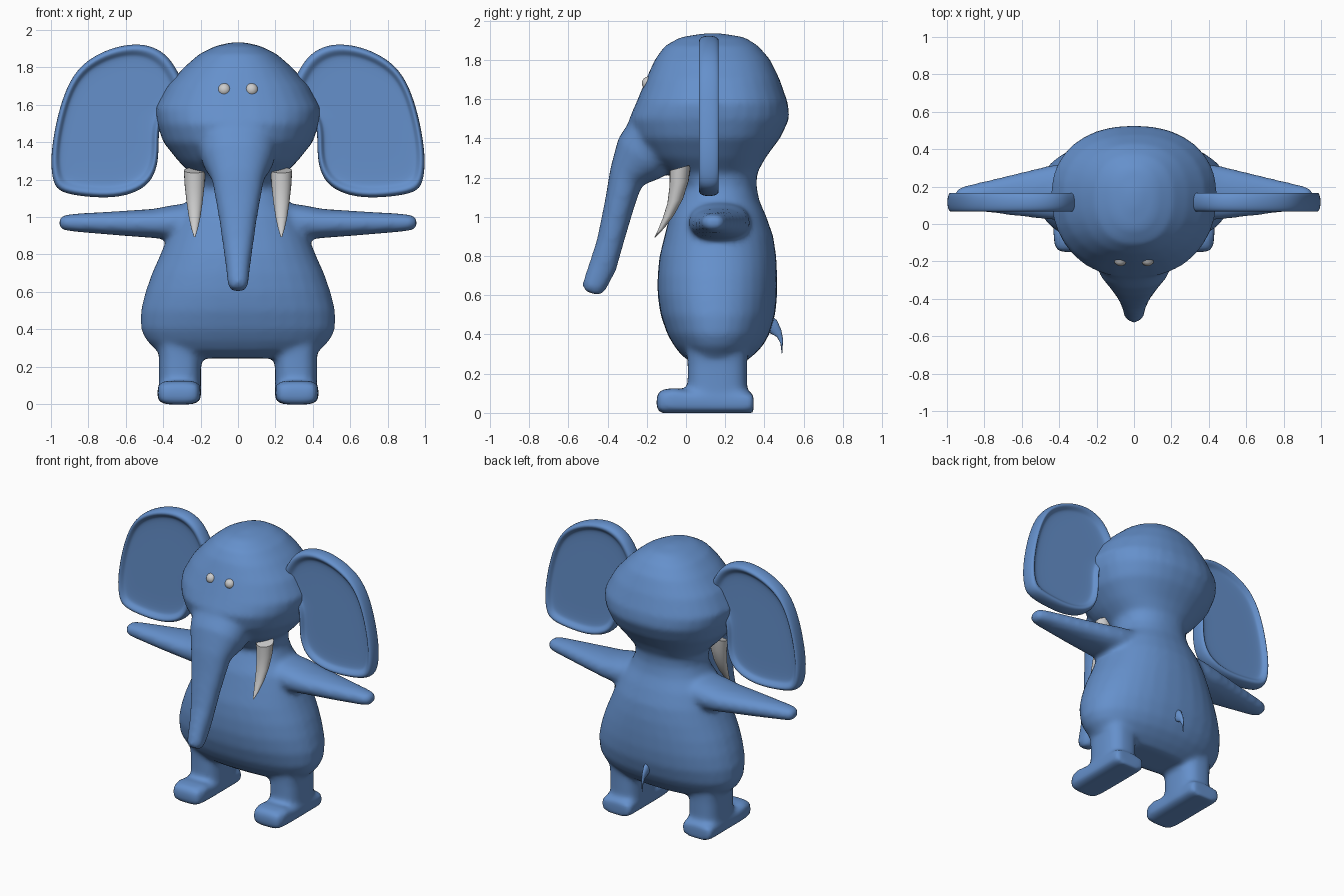
import bpy, bmesh, math
from mathutils import Vector as V

if "Cube" in bpy.data.objects:
    bpy.data.objects.remove(bpy.data.objects["Cube"])

blue = bpy.data.materials.new("blue")
blue.diffuse_color = (0.13, 0.28, 0.6, 1)
blue.use_nodes = True
blue.node_tree.nodes["Principled BSDF"].inputs["Base Color"].default_value = blue.diffuse_color


def ring(c, u, v, n=2.0, v2=None, seg=32):
    """Superellipse loop; v2 replaces v on the negative side."""
    c, u, v = V(c), V(u), V(v)
    v2 = V(v2) if v2 is not None else v
    pts = []
    for i in range(seg):
        a = 2 * math.pi * i / seg
        ca, sa = math.cos(a), math.sin(a)
        p = math.copysign(abs(ca) ** (2 / n), ca)
        q = math.copysign(abs(sa) ** (2 / n), sa)
        pts.append(c + u * p + (v if q > 0 else v2) * q)
    return pts


def skin(bm, rings, s=1):
    """Closed loft through loops; s=-1 mirrors across x."""
    loops = [[bm.verts.new((p.x * s, p.y, p.z)) for p in r] for r in rings]
    for a, b in zip(loops, loops[1:]):
        for i in range(len(a)):
            j = (i + 1) % len(a)
            bm.faces.new((a[i], a[j], b[j], b[i]))
    bm.faces.new(loops[0])
    bm.faces.new(loops[-1])


def finish(bm, name, mat=None, smooth_angle=60):
    bmesh.ops.recalc_face_normals(bm, faces=bm.faces)
    me = bpy.data.meshes.new(name)
    bm.to_mesh(me)
    bm.free()
    ob = bpy.data.objects.new(name, me)
    bpy.context.collection.objects.link(ob)
    if mat:
        me.materials.append(mat)
    bpy.ops.object.select_all(action='DESELECT')
    ob.select_set(True)
    bpy.context.view_layer.objects.active = ob
    bpy.ops.object.shade_smooth_by_angle(angle=math.radians(smooth_angle))
    return ob


body = bmesh.new()

# Torso, neck and head: height, half width, front y, back y
levels = [(.245, .34, .05, .28), (.29, .44, -.02, .34), (.34, .49, -.06, .39),
          (.40, .52, -.095, .425), (.5, .52, -.13, .455), (.6, .495, -.145, .465),
          (.7, .46, -.145, .465), (.8, .415, -.135, .46), (.9, .375, -.11, .445),
          (1.0, .33, -.085, .41), (1.08, .27, -.05, .375), (1.15, .24, -.02, .36),
          (1.22, .24, -.09, .362), (1.3, .32, -.2, .405), (1.4, .40, -.27, .48),
          (1.5, .435, -.29, .528), (1.58, .445, -.255, .52), (1.7, .38, -.205, .478),
          (1.8, .29, -.16, .43), (1.87, .21, -.11, .37), (1.915, .12, -.03, .3),
          (1.935, .03, .09, .18)]
skin(body, [ring((0, .15, z), (w, 0, 0), (0, b - .15, 0), 2.25, (0, .15 - f, 0))
            for z, w, f, b in levels])

# Trunk: front edge y z, rear edge y z, half width
trunk = [(-.2, 1.62, .0, 1.35, .24), (-.345, 1.4, -.12, 1.2, .19),
         (-.385, 1.25, -.225, 1.16, .14), (-.41, 1.1, -.26, 1.06, .118),
         (-.43, 1.0, -.29, .96, .1), (-.455, .88, -.325, .84, .083),
         (-.488, .78, -.355, .73, .068), (-.53, .655, -.405, .632, .055),
         (-.52, .62, -.435, .597, .043)]
skin(body, [ring((0, (a + c) / 2, (b + d) / 2), (w, 0, 0), (0, (c - a) / 2, (d - b) / 2), 2.3)
            for a, b, c, d, w in trunk])

# Arms, legs and feet
arm = [(.2, .17, .975, .16, .11), (.36, .17, .97, .155, .092), (.45, .168, .966, .145, .078),
       (.65, .155, .967, .11, .064), (.88, .142, .97, .068, .048),
       (.935, .14, .97, .055, .04), (.955, .14, .97, .035, .025)]
foot = [(-.15, .055, .085, .04), (-.125, .058, .108, .06), (-.06, .063, .116, .065),
        (.02, .056, .116, .058), (.31, .053, .115, .055), (.345, .048, .108, .05)]
for s in (1, -1):
    skin(body, [ring((x, y, z), (0, ry, 0), (0, 0, rz), 2.3) for x, y, z, ry, rz in arm], s)
    skin(body, [ring((.31, .16, z), (w, 0, 0), (0, d, 0), 2.8)
                for z, w, d in ((.03, .113, .152), (.25, .113, .152), (.42, .13, .16))], s)
    skin(body, [ring((.315, y, z), (w, 0, 0), (0, 0, h), 4) for y, z, w, h in foot], s)

# Merge into one soft skin
ob = finish(body, "body", blue)
m = ob.modifiers.new("merge", 'REMESH')
m.mode = 'VOXEL'
m.voxel_size = .017
m.use_smooth_shade = True
m = ob.modifiers.new("soften", 'SMOOTH')
m.factor = .5
m.iterations = 9

# Ears: outline swept through a raised rim with a dished panel on both faces
outline = [(.29, 1.72), (.34, 1.81), (.38, 1.865), (.45, 1.912), (.55, 1.93), (.68, 1.905),
           (.80, 1.845), (.885, 1.76), (.945, 1.62), (.985, 1.45), (1.003, 1.3),
           (.99, 1.18), (.95, 1.13), (.82, 1.108), (.66, 1.1), (.53, 1.135),
           (.455, 1.2), (.425, 1.3), (.425, 1.4), (.42, 1.5), (.38, 1.58), (.3, 1.65)]
rim = [(.4, -.022), (.82, -.022), (.87, -.03), (.92, -.052), (.97, -.05), (1, -.022)]
rim += [(k, -y) for k, y in reversed(rim)]
cx, cz = .68, 1.5
for s, side in ((1, "left"), (-1, "right")):
    bm = bmesh.new()
    skin(bm, [[V((cx + (x - cx) * k, .117 + y, cz + (z - cz) * k)) for x, z in outline]
              for k, y in rim], s)
    ear = finish(bm, side + "_ear", blue, 180)
    ear.modifiers.new("round", 'SUBSURF').levels = 2
    ear.modifiers["round"].render_levels = 2

    # Tusk
    bm = bmesh.new()
    tusk = [(-.03, 1.25, .058), (-.035, 1.17, .053), (-.055, 1.08, .043),
            (-.09, 1.0, .031), (-.125, .94, .018), (-.158, .895, .004)]
    skin(bm, [ring((.232, y, z), (r, 0, 0), (0, r * .92, r * .25), seg=20)
              for y, z, r in tusk], s)
    finish(bm, side + "_tusk")

    # Eye
    bpy.ops.mesh.primitive_uv_sphere_add(segments=20, ring_count=12, radius=.035,
                                         location=(.073 * s, -.19, 1.68))
    bpy.context.object.name = side + "_eye"
    bpy.ops.object.shade_smooth()

# Tail
bm = bmesh.new()
skin(bm, [ring((0, y, z), (r * .6, 0, 0), (0, r * .6, r), seg=12) for y, z, r in
          ((.40, .455, .045), (.445, .44, .032), (.475, .405, .018),
           (.488, .365, .011), (.49, .305, .003))])
finish(bm, "tail", blue, 80)
